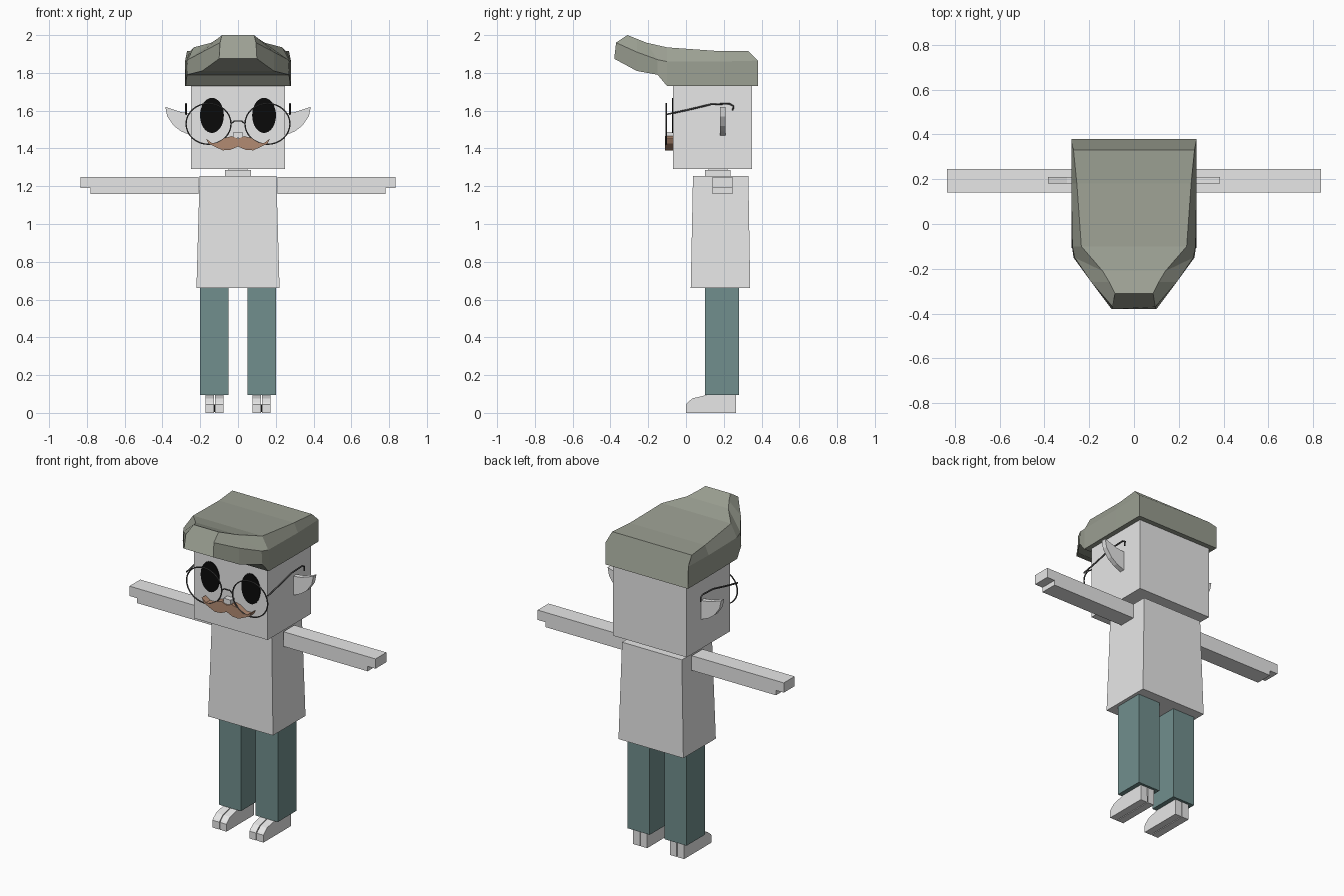
import bpy, bmesh
from math import sin, cos, tau

cube = bpy.data.objects.get("Cube")
if cube:
    bpy.data.objects.remove(cube, do_unlink=True)


def material(name, r, g, b):
    m = bpy.data.materials.new(name)
    m.use_nodes = True
    m.diffuse_color = (r, g, b, 1)
    m.node_tree.nodes["Principled BSDF"].inputs["Base Color"].default_value = (r, g, b, 1)
    return m


GREY = material("light grey", 0.8, 0.8, 0.8)
TEAL = material("teal", 0.165, 0.275, 0.27)
HAIR = material("olive grey", 0.33, 0.35, 0.29)
BLACK = material("black", 0.003, 0.003, 0.003)
WIRE = material("dark wire", 0.07, 0.07, 0.07)
BROWN = material("brown", 0.45, 0.26, 0.17)
SIDES = (("left", 1), ("right", -1))


def finish(name, bm, mat):
    bmesh.ops.recalc_face_normals(bm, faces=bm.faces)
    mesh = bpy.data.meshes.new(name)
    bm.to_mesh(mesh)
    bm.free()
    mesh.materials.append(mat)
    ob = bpy.data.objects.new(name, mesh)
    bpy.context.collection.objects.link(ob)
    return ob


def loft(name, rings, mat):
    """Skin equal-length closed rings and cap both ends."""
    bm = bmesh.new()
    rows = [[bm.verts.new(p) for p in ring] for ring in rings]
    n = len(rows[0])
    for a, b in zip(rows, rows[1:]):
        for i in range(n):
            j = (i + 1) % n
            bm.faces.new((a[i], a[j], b[j], b[i]))
    bm.faces.new(rows[0])
    bm.faces.new(rows[-1])
    return finish(name, bm, mat)


def rect(x0, x1, y0, y1, z):
    return [(x0, y0, z), (x1, y0, z), (x1, y1, z), (x0, y1, z)]


def box(name, x, y, z, mat):
    return loft(name, [rect(*x, *y, h) for h in z], mat)


def plate(name, outline, y0, y1, mat):
    """Front outline of (x, z) points, thickened along y."""
    return loft(name, [[(x, y, z) for x, z in outline] for y in (y0, y1)], mat)


def tube(name, points, radius, mat, cyclic=False):
    curve = bpy.data.curves.new(name, "CURVE")
    curve.dimensions = "3D"
    curve.bevel_depth = radius
    curve.bevel_resolution = 1
    curve.use_fill_caps = True
    spline = curve.splines.new("POLY")
    spline.points.add(len(points) - 1)
    for p, co in zip(spline.points, points):
        p.co = (*co, 1)
    spline.use_cyclic_u = cyclic
    curve.materials.append(mat)
    ob = bpy.data.objects.new(name, curve)
    bpy.context.collection.objects.link(ob)
    bpy.ops.object.select_all(action="DESELECT")
    ob.select_set(True)
    bpy.context.view_layer.objects.active = ob
    bpy.ops.object.convert(target="MESH")


def ellipse(cx, cz, rx, rz, n=32):
    return [(cx + rx * cos(tau * i / n), cz + rz * sin(tau * i / n)) for i in range(n)]


# Head, neck and flared tunic
box("head", (-0.25, 0.25), (-0.07, 0.35), (1.29, 1.78), GREY)
box("neck", (-0.05, 0.05), (0.12, 0.22), (1.24, 1.295), GREY)
box("collar", (-0.07, 0.07), (0.10, 0.235), (1.255, 1.285), GREY)
loft("tunic", [rect(-0.22, 0.22, 0.025, 0.34, 0.66),
               rect(-0.203, 0.203, 0.037, 0.33, 1.255)], GREY)

# Hair: sections from back to quiff, as (half width, y, z) for rim, side and crown
sections = [
    ((0.28, 0.38, 1.73), (0.28, 0.38, 1.865), (0.27, 0.33, 1.915)),
    ((0.28, 0.18, 1.73), (0.28, 0.18, 1.86), (0.255, 0.18, 1.915)),
    ((0.277, -0.10, 1.73), (0.275, -0.10, 1.86), (0.235, -0.10, 1.935)),
    ((0.27, -0.15, 1.79), (0.265, -0.15, 1.87), (0.14, -0.21, 1.96)),
    ((0.19, -0.26, 1.81), (0.19, -0.26, 1.91), (0.11, -0.26, 1.98)),
    ((0.10, -0.38, 1.875), (0.095, -0.37, 1.96), (0.085, -0.31, 2.0)),
]
loft("hair", [list(s) + [(-x, y, z) for x, y, z in reversed(s)] for s in sections], HAIR)

# Nose and moustache
box("nose", (-0.024, 0.024), (-0.105, -0.07), (1.455, 1.487), GREY)
half = [(0.035, 1.465), (0.07, 1.455), (0.11, 1.43), (0.14, 1.43), (0.17, 1.452),
        (0.155, 1.425), (0.125, 1.41), (0.08, 1.39), (0.04, 1.393)]
outline = [(0, 1.452)] + half + [(0, 1.41)] + [(-x, z) for x, z in reversed(half)]
plate("moustache", outline, -0.11, -0.07, BROWN)

# Bridge of the glasses
tube("glasses_bridge", [(-0.037, -0.105, 1.53), (-0.02, -0.105, 1.545),
                        (0.02, -0.105, 1.545), (0.037, -0.105, 1.53)], 0.004, WIRE)

foot_profile = [(0.265, 0), (0.265, 0.1), (0.12, 0.097), (0.035, 0.077),
                (0.008, 0.055), (0, 0.045), (0, 0)]
for side, s in SIDES:
    # Eye, lens rim and temple
    plate(side + "_eye", ellipse(s * 0.138, 1.575, 0.063, 0.093), -0.075, -0.068, BLACK)
    rim = [(x, -0.105, z) for x, z in ellipse(s * 0.156, 1.53, 0.119, 0.108)]
    tube(side + "_lens_rim", rim, 0.004, WIRE, True)
    temple = [(-0.105, 1.58), (0.0, 1.602), (0.13, 1.633), (0.23, 1.637),
              (0.25, 1.625), (0.248, 1.6)]
    tube(side + "_temple", [(s * 0.275, y, z) for y, z in temple], 0.005, WIRE)
    # Pointed ear
    ear = [(0.24, 1.585), (0.30, 1.592), (0.385, 1.62), (0.375, 1.57),
           (0.34, 1.52), (0.30, 1.49), (0.24, 1.465)]
    plate(side + "_ear", [(s * x, z) for x, z in ear], 0.18, 0.21, GREY)
    # Arm with a shorter lower layer
    box(side + "_arm", (s * 0.21, s * 0.835), (0.14, 0.245), (1.19, 1.25), GREY)
    box(side + "_arm_underside", (s * 0.21, s * 0.782), (0.14, 0.245), (1.16, 1.19), GREY)
    # Trouser leg
    box(side + "_leg", (s * 0.05, s * 0.2), (0.1, 0.28), (0.095, 0.67), TEAL)
    # Foot split into two toes by a dark seam
    for part, x0, x1 in (("inner", 0.078, 0.122), ("outer", 0.127, 0.173)):
        loft(f"{side}_foot_{part}", [[(s * x, y, z) for y, z in foot_profile]
                                     for x in (x0, x1)], GREY)
    box(side + "_foot_seam", (s * 0.122, s * 0.127), (0.015, 0.26), (0.005, 0.045), BLACK)
